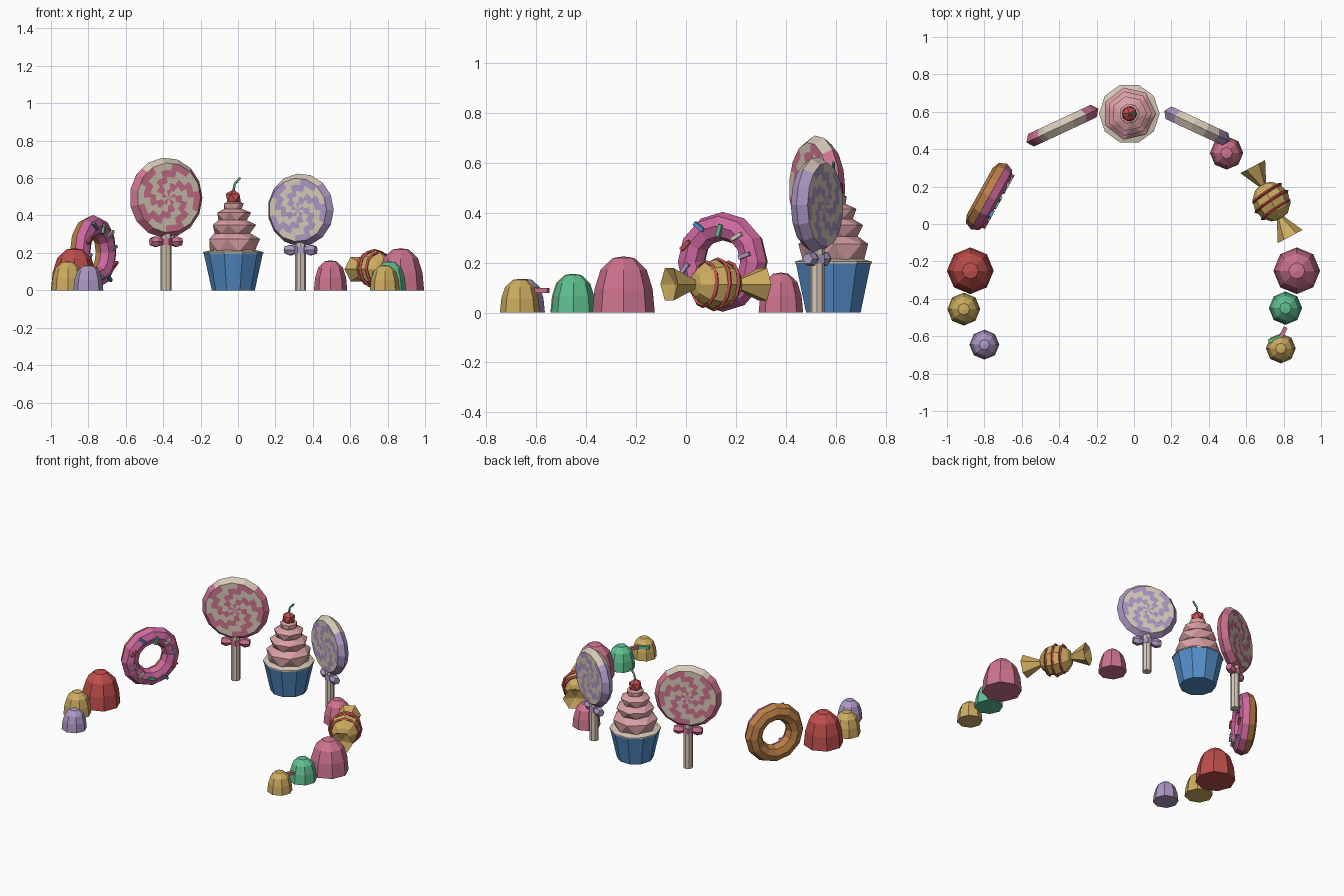
import bpy, bmesh, random
from math import sin, cos, pi, radians
from mathutils import Vector, Matrix

random.seed(4)
if "Cube" in bpy.data.objects:
    bpy.data.objects.remove(bpy.data.objects["Cube"])


def material(name, *rgb):
    lin = [(c / 255 / 12.92) if c < 11 else ((c / 255 + 0.055) / 1.055) ** 2.4 for c in rgb]
    m = bpy.data.materials.new(name)
    m.use_nodes = True
    m.diffuse_color = (*lin, 1)
    m.node_tree.nodes["Principled BSDF"].inputs["Base Color"].default_value = (*lin, 1)
    return m


RED = material("cherry red", 190, 78, 75)
GOLD = material("gold", 205, 172, 95)
LAVENDER = material("lavender", 172, 152, 196)
PINK = material("rose pink", 205, 115, 142)
GREEN = material("mint green", 95, 192, 146)
BLUE = material("blue", 84, 142, 200)
FROST = material("pale pink", 218, 160, 165)
CREAM = material("cream", 214, 201, 184)
BROWN = material("baked brown", 186, 127, 70)
ICING = material("icing pink", 208, 105, 160)


def frame(loc, axis=(0, 0, 1)):
    """Matrix placing local z along the given axis."""
    q = Vector(axis).to_track_quat('Z', 'Y')
    return Matrix.Translation(loc) @ q.to_matrix().to_4x4()


def add(name, bm, mats, matrix):
    bmesh.ops.recalc_face_normals(bm, faces=bm.faces[:])
    me = bpy.data.meshes.new(name)
    bm.to_mesh(me)
    bm.free()
    for m in mats:
        me.materials.append(m)
    ob = bpy.data.objects.new(name, me)
    ob.matrix_world = matrix
    bpy.context.collection.objects.link(ob)
    return ob


def lathe(name, profile, n, mats, matrix, twist=0, rule=None, snap=False):
    """Turn (radius, height) rings round local z; rule(ring, segment) picks the colour."""
    bm = bmesh.new()
    rings = []
    for i, (r, z) in enumerate(profile):
        if r == 0:
            rings.append([bm.verts.new((0, 0, z))] * n)
            continue
        ring = []
        for j in range(n):
            a = 2 * pi * j / n + i * twist
            k = r * cos(2 * pi / n) if snap and j % 2 else r
            ring.append(bm.verts.new((k * cos(a), k * sin(a), z)))
        rings.append(ring)
    for i in range(len(rings) - 1):
        lo, hi = rings[i], rings[i + 1]
        for j in range(n):
            k = (j + 1) % n
            quad = list(dict.fromkeys((lo[j], lo[k], hi[k], hi[j])))
            parts = [quad]
            if twist and len(quad) == 4:
                parts = [(lo[j], lo[k], hi[j]), (lo[k], hi[k], hi[j])]
            for p in parts:
                f = bm.faces.new(p)
                f.material_index = rule(i, j) if rule else 0
    for end in (rings[0], rings[-1]):
        if end[0] is not end[1]:
            bm.faces.new(end)
    return add(name, bm, mats, matrix)


def box(name, size, mat, matrix):
    bm = bmesh.new()
    bmesh.ops.create_cube(bm, size=1)
    bmesh.ops.scale(bm, vec=size, verts=bm.verts[:])
    return add(name, bm, [mat], matrix)


def torus(name, major, minor, n, m, mats, matrix):
    """Ring around local z; the second colour covers the lower half."""
    bm = bmesh.new()
    v = [[bm.verts.new(((major + minor * cos(b)) * cos(a), (major + minor * cos(b)) * sin(a), minor * sin(b)))
          for b in (2 * pi * j / m for j in range(m))] for a in (2 * pi * i / n for i in range(n))]
    for i in range(n):
        for j in range(m):
            f = bm.faces.new((v[i][j], v[(i + 1) % n][j], v[(i + 1) % n][(j + 1) % m], v[i][(j + 1) % m]))
            if len(mats) > 1 and f.calc_center_median().z < 0:
                f.material_index = 1
    return add(name, bm, mats, matrix)


# Gumdrops
DROP = [(1, 0), (0.93, 0.42), (0.74, 0.76), (0.35, 0.97), (0, 1)]
for name, x, y, r, h, mat in (
        ("gumdrop_red", -0.875, -0.25, 0.125, 0.225, RED),
        ("gumdrop_gold_left", -0.91, -0.455, 0.088, 0.155, GOLD),
        ("gumdrop_lavender", -0.8, -0.645, 0.08, 0.135, LAVENDER),
        ("gumdrop_pink_front", 0.87, -0.25, 0.125, 0.225, PINK),
        ("gumdrop_green", 0.81, -0.45, 0.089, 0.155, GREEN),
        ("gumdrop_gold_right", 0.785, -0.665, 0.08, 0.135, GOLD),
        ("gumdrop_pink_back", 0.495, 0.38, 0.089, 0.16, PINK)):
    lathe(name, [(a * r, b * h) for a, b in DROP], 8, [mat], frame((x, y, 0)))


# Lollipops: swirled disc with a ridged rim, stick and bow
def lollipop(side, x, y, z, R, angle, mat):
    n, t, f = 30, 0.037, R * 0.87
    steps = [0, 0.22, 0.42, 0.6, 0.8, 1]
    prof = [(f * s, -t) for s in steps] + [(R, 0)] + [(f * s, t) for s in reversed(steps)]
    rim = len(steps) - 1

    def swirl(i, j):
        if i in (rim, rim + 1):
            return int(sin(2 * pi * (j + 0.5) / n) > 0.75)
        ring = min(i, 2 * rim + 1 - i)
        return ((j + 2 * ring) // 3) % 2

    turn = Matrix.Translation((x, y, z)) @ Matrix.Rotation(radians(angle), 4, 'Z')
    lathe(f"lollipop_{side}", prof, n, [mat, CREAM], turn @ Matrix.Rotation(pi / 2, 4, 'X'),
          rule=swirl, snap=True)
    top = z - R
    lathe(f"stick_{side}", [(0.029, 0), (0.029, top + 0.03)], 8, [CREAM], frame((x, y, 0)))
    for s, end in ((-1, "a"), (1, "b")):
        axis = Vector((s * cos(radians(angle)), s * sin(radians(angle)), 0))
        lathe(f"bow_{side}_{end}", [(0.014, 0.01), (0.032, 0.06), (0.022, 0.09)], 6, [mat],
              frame((x, y, top - 0.02), axis))
    lathe(f"bow_knot_{side}", [(0.034, -0.018), (0.034, 0.018)], 6, [mat], frame((x, y, top - 0.02)))


lollipop("right", -0.385, 0.525, 0.495, 0.215, 25, PINK)
lollipop("left", 0.335, 0.525, 0.43, 0.195, -25, LAVENDER)

# Cupcake: cup, cake top, twisted frosting, cherry and stem
cx, cy = -0.025, 0.59
base = frame((cx, cy, 0))
lathe("cup", [(0.115, 0), (0.158, 0.198)], 10, [BLUE], base)
lathe("cake_top", [(0.162, 0.196), (0.162, 0.204), (0.12, 0.215)], 10, [CREAM], base)
lathe("frosting", [(0.125, 0.205), (0.143, 0.275), (0.1, 0.305), (0.122, 0.35), (0.08, 0.375),
                   (0.095, 0.415), (0.05, 0.435), (0.055, 0.465), (0, 0.485)],
      7, [FROST], base, twist=pi / 7)
bm = bmesh.new()
bmesh.ops.create_icosphere(bm, subdivisions=1, radius=0.045)
add("cherry", bm, [RED], frame((cx, cy, 0.495)))
stem = [Vector((cx, cy, 0.53)), Vector((cx + 0.008, cy, 0.57)), Vector((cx + 0.038, cy, 0.602))]
for i in range(2):
    d = stem[i + 1] - stem[i]
    lathe(f"cherry_stem_{i}", [(0.007, 0), (0.006, d.length)], 5, [GREEN], frame(stem[i], d))

# Doughnut with icing on its front half, and sprinkles
M = frame((-0.775, 0.147, 0.203), (0.875, -0.485, 0))
torus("doughnut", 0.143, 0.057, 12, 8, [ICING, BROWN], M)
colours = [LAVENDER, CREAM, GREEN, BLUE, RED]
for i in range(10):
    a = 2 * pi * (i + 0.3) / 10
    r = 0.143 + random.uniform(-0.02, 0.02)
    pos = Matrix.Translation((r * cos(a), r * sin(a), 0.057))
    box(f"sprinkle_{i}", (0.05, 0.016, 0.016), colours[i % 5],
        M @ pos @ Matrix.Rotation(random.uniform(0, pi), 4, 'Z'))

# Wrapped sweet with red bands and flared wrapper ends
C, axis = Vector((0.735, 0.12, 0.113)), Vector((0.47, -0.88, 0)).normalized()
body = [(0.1 * sin(pi * i / 6), -0.108 * cos(pi * i / 6)) for i in range(7)]
lathe("sweet_body", body, 8, [GOLD], frame(C, axis))
for i, (off, r) in enumerate(((-0.05, 0.087), (0, 0.1), (0.05, 0.087))):
    torus(f"sweet_band_{i}", r, 0.009, 12, 4, [RED], frame(C + axis * off, axis + Vector((0.12, 0, 0.1))))
for s, end in ((-1, "back"), (1, "front")):
    lathe(f"wrapper_{end}", [(0.016, 0.09), (0.075, 0.212), (0, 0.185)], 6, [GOLD], frame(C, axis * s))

# Loose sprinkles beside the gumdrops
for name, loc, turn, mat in (("loose_sprinkle_pink", (0.795, -0.585, 0.088), 65, PINK),
                             ("loose_sprinkle_green", (0.755, -0.615, 0.09), 20, GREEN)):
    box(name, (0.075, 0.022, 0.02), mat, Matrix.Translation(loc) @ Matrix.Rotation(radians(turn), 4, 'Z'))
